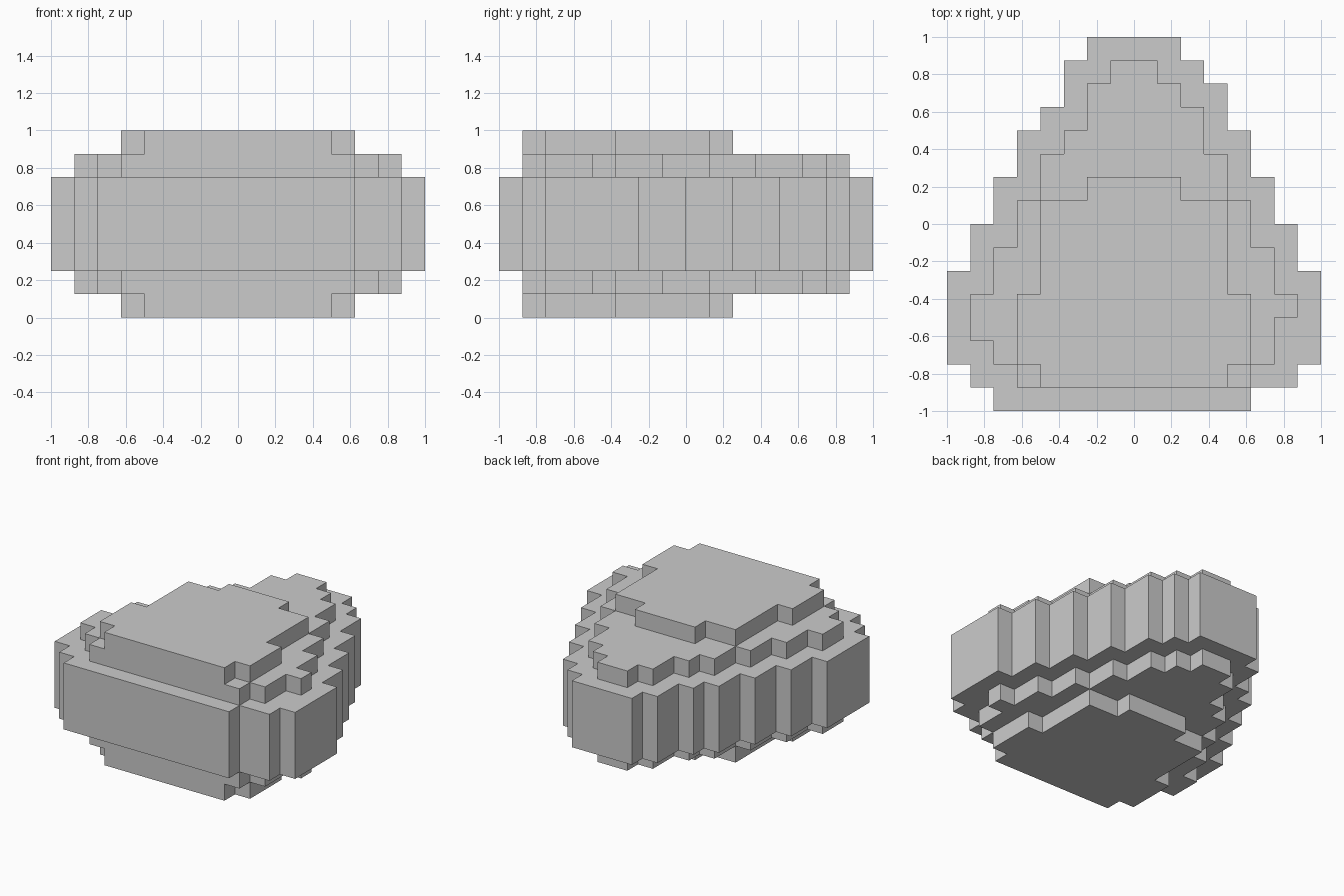
import bpy, bmesh, math
from mathutils import Vector

if "Cube" in bpy.data.objects:
    bpy.data.objects.remove(bpy.data.objects["Cube"])

U = 0.125  # block size

# Layer outlines in blocks: (y start, y end, x left, x right)
MIDDLE = [(-8, -7, -6, 5), (-7, -6, -7, 7), (-6, -2, -8, 8), (-2, 0, -7, 7),
          (0, 2, -6, 6), (2, 4, -5, 5), (4, 5, -4, 4), (5, 6, -3, 4),
          (6, 7, -3, 3), (7, 8, -2, 2)]
STEP = [(-7, -6, -5, 5), (-6, -5, -6, 6), (-5, -4, -7, 6), (-4, -3, -7, 7),
        (-3, -1, -6, 6), (-1, 1, -5, 5), (1, 3, -4, 4), (3, 4, -3, 3),
        (4, 5, -2, 3), (5, 6, -2, 2), (6, 7, -1, 1)]
CAP = [(-7, -6, -4, 4), (-6, -3, -5, 5), (-3, 1, -4, 4), (1, 2, -2, 2)]

# Layers stacked bottom to top, mirrored about the middle
LAYERS = [CAP, STEP, MIDDLE, MIDDLE, MIDDLE, MIDDLE, STEP, CAP]


def build(name, layers):
    cells = {(x, y, z) for z, rows in enumerate(layers)
             for y0, y1, x0, x1 in rows
             for y in range(y0, y1) for x in range(x0, x1)}
    bm = bmesh.new()
    verts = {}

    def vert(p):
        key = tuple(round(c) for c in p)
        if key not in verts:
            verts[key] = bm.verts.new(Vector(key) * U)
        return verts[key]

    # Only the exposed sides of each block become faces
    for cell in cells:
        for axis in range(3):
            for s in (0, 1):
                n = list(cell)
                n[axis] += 2 * s - 1
                if tuple(n) in cells:
                    continue
                u, v = (axis + 1) % 3, (axis + 2) % 3
                quad = []
                for a, b in ((0, 0), (1, 0), (1, 1), (0, 1)):
                    p = list(cell)
                    p[axis] += s
                    p[u] += a
                    p[v] += b
                    quad.append(vert(p))
                bm.faces.new(quad if s else quad[::-1])

    # Merge coplanar block sides into large flat faces
    bmesh.ops.dissolve_limit(bm, angle_limit=math.radians(1),
                             verts=bm.verts, edges=bm.edges)
    mesh = bpy.data.meshes.new(name)
    bm.to_mesh(mesh)
    bm.free()
    obj = bpy.data.objects.new(name, mesh)
    bpy.context.collection.objects.link(obj)


build("stepped_block_body", LAYERS)
